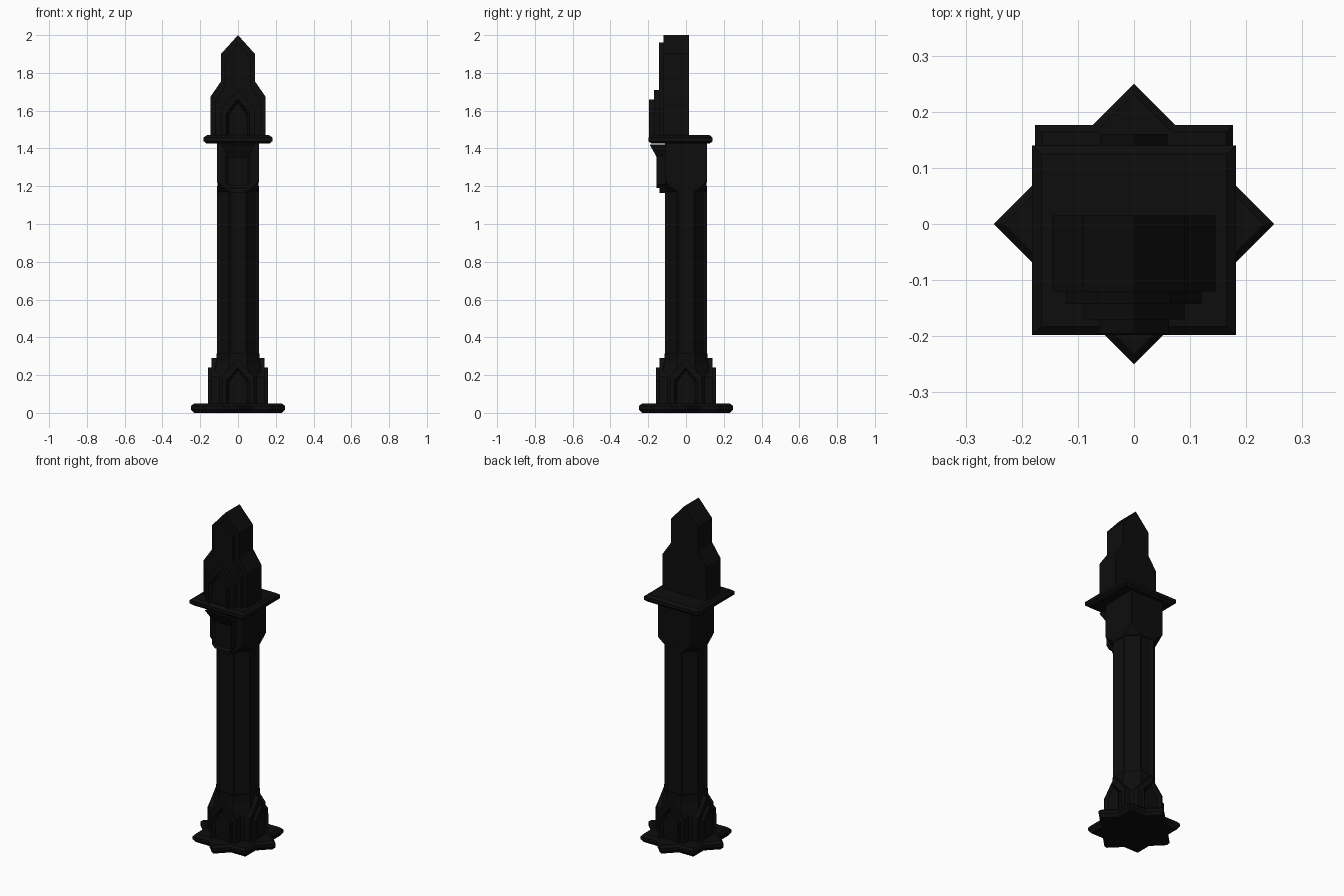
import bpy, bmesh
from math import pi, cos, sin
from mathutils import Matrix, Vector

cube = bpy.data.objects.get("Cube")
if cube:
    bpy.data.objects.remove(cube, do_unlink=True)

stone = bpy.data.materials.new("black stone")
stone.use_nodes = True
colour = (0.004, 0.004, 0.004, 1)
stone.diffuse_color = colour
stone.node_tree.nodes["Principled BSDF"].inputs["Base Color"].default_value = colour


def finish(bm, name, turn=0):
    bmesh.ops.rotate(bm, verts=bm.verts, matrix=Matrix.Rotation(turn, 3, 'Z'))
    mesh = bpy.data.meshes.new(name)
    bm.to_mesh(mesh)
    bm.free()
    mesh.materials.append(stone)
    obj = bpy.data.objects.new(name, mesh)
    bpy.context.collection.objects.link(obj)
    return obj


def recess(bm, direction, width, depth):
    """Sink a panel into every face that matches the direction test."""
    faces = [f for f in bm.faces if direction(f.normal)]
    bmesh.ops.inset_individual(bm, faces=faces, thickness=width, depth=-depth)


def loft(name, rings, panel=None):
    """Join rings of equal point count, each given as (points, z)."""
    bm = bmesh.new()
    loops = [[bm.verts.new((x, y, z)) for x, y in pts] for pts, z in rings]
    count = len(loops[0])
    for a, b in zip(loops, loops[1:]):
        for i in range(count):
            j = (i + 1) % count
            bm.faces.new((a[i], a[j], b[j], b[i]))
    bm.faces.new(loops[0])
    bm.faces.new(loops[-1])
    bmesh.ops.recalc_face_normals(bm, faces=bm.faces)
    if panel:
        recess(bm, lambda n: abs(n.z) < 0.1, *panel)
    return finish(bm, name)


def prism(name, half, y0, y1, turn=0, panel=None):
    """Extrude a mirrored (x, z) outline from y0 (front) to y1."""
    outline = half + [(-x, z) for x, z in reversed(half) if x > 0]
    bm = bmesh.new()
    front = [bm.verts.new((x, y0, z)) for x, z in outline]
    face = bm.faces.new(front)
    out = bmesh.ops.extrude_face_region(bm, geom=[face])["geom"]
    bmesh.ops.translate(bm, vec=(0, y1 - y0, 0),
                        verts=[v for v in out if isinstance(v, bmesh.types.BMVert)])
    bmesh.ops.recalc_face_normals(bm, faces=bm.faces)
    if panel:
        recess(bm, lambda n: n.y < -0.9, *panel)
    return finish(bm, name, turn)


def hull(name, points):
    bm = bmesh.new()
    for p in points:
        bm.verts.new(p)
    bmesh.ops.convex_hull(bm, input=bm.verts)
    bmesh.ops.dissolve_limit(bm, angle_limit=0.01, verts=bm.verts, edges=bm.edges)
    return finish(bm, name)


def octagon(apothem):
    r = apothem / cos(pi / 8)
    return [(r * cos(a), r * sin(a)) for a in (pi / 8 + i * pi / 4 for i in range(8))]


def star(radius):
    inner = radius * cos(pi / 4) / cos(pi / 8)
    return [((inner if i % 2 else radius) * cos(i * pi / 8),
             (inner if i % 2 else radius) * sin(i * pi / 8)) for i in range(16)]


def rect(x, front, back):
    return [(-x, front), (x, front), (x, back), (-x, back)]


def gable(w, bottom, eave, top):
    return [(w, bottom), (w, eave), (0, top)]


# Star-shaped foot with chamfered rim
loft("star_foot", [(star(0.232), 0), (star(0.25), 0.018),
                   (star(0.25), 0.036), (star(0.232), 0.05)])

# Pedestal: octagonal core with nested gables on four sides
loft("pedestal_core", [(octagon(0.13), 0.04), (octagon(0.13), 0.2),
                       (octagon(0.113), 0.27), (octagon(0.113), 0.315)])
for i, side in enumerate(("front", "left", "back", "right")):
    turn = i * pi / 2
    prism(side + "_inner_gable", gable(0.085, 0.04, 0.19, 0.29), -0.14, -0.05, turn)
    prism(side + "_outer_gable", gable(0.06, 0.04, 0.17, 0.24), -0.16, -0.1, turn,
          (0.015, 0.015))

# Shaft with a long sunk panel on every side
loft("shaft", [(octagon(0.11), 0.3), (octagon(0.11), 1.2)], (0.02, 0.008))

# Square head, its corners cut back to the octagonal shaft
square = rect(0.11, -0.11, 0.11)
hull("shaft_head", [(x, y, 1.17) for x, y in octagon(0.108)]
     + [(x, y, z) for x, y in square for z in (1.225, 1.43)])

# Front bracket carrying the ledge
loft("bracket_foot", [(rect(0.035, -0.14, -0.09), 1.165),
                      (rect(0.05, -0.14, -0.09), 1.2)])
prism("bracket_body", [(0.045, 1.19), (0.065, 1.21), (0.065, 1.36), (0, 1.42)],
      -0.155, -0.1, 0, (0.014, 0.012))
loft("bracket_flare", [(rect(0.055, -0.15, -0.1), 1.345),
                       (rect(0.085, -0.192, -0.1), 1.42)])

# Ledge with chamfered rim
loft("ledge", [(rect(0.165, -0.183, 0.125), 1.425), (rect(0.182, -0.198, 0.14), 1.438),
               (rect(0.182, -0.198, 0.14), 1.458), (rect(0.165, -0.183, 0.125), 1.47)])

# Stepped shrine on the ledge, layers thinning towards the front
prism("shrine_wall", [(0.145, 1.46), (0.145, 1.675), (0.09, 1.755),
                      (0.09, 1.9), (0, 2.0)], -0.12, 0.015)
prism("shrine_facing", [(0.12, 1.46), (0.12, 1.65), (0.065, 1.735),
                        (0.065, 1.88), (0, 1.96)], -0.143, -0.11)
prism("shrine_gable", gable(0.09, 1.46, 1.61, 1.71), -0.17, -0.13)
prism("shrine_porch", gable(0.062, 1.46, 1.585, 1.66), -0.195, -0.15, 0, (0.016, 0.02))
